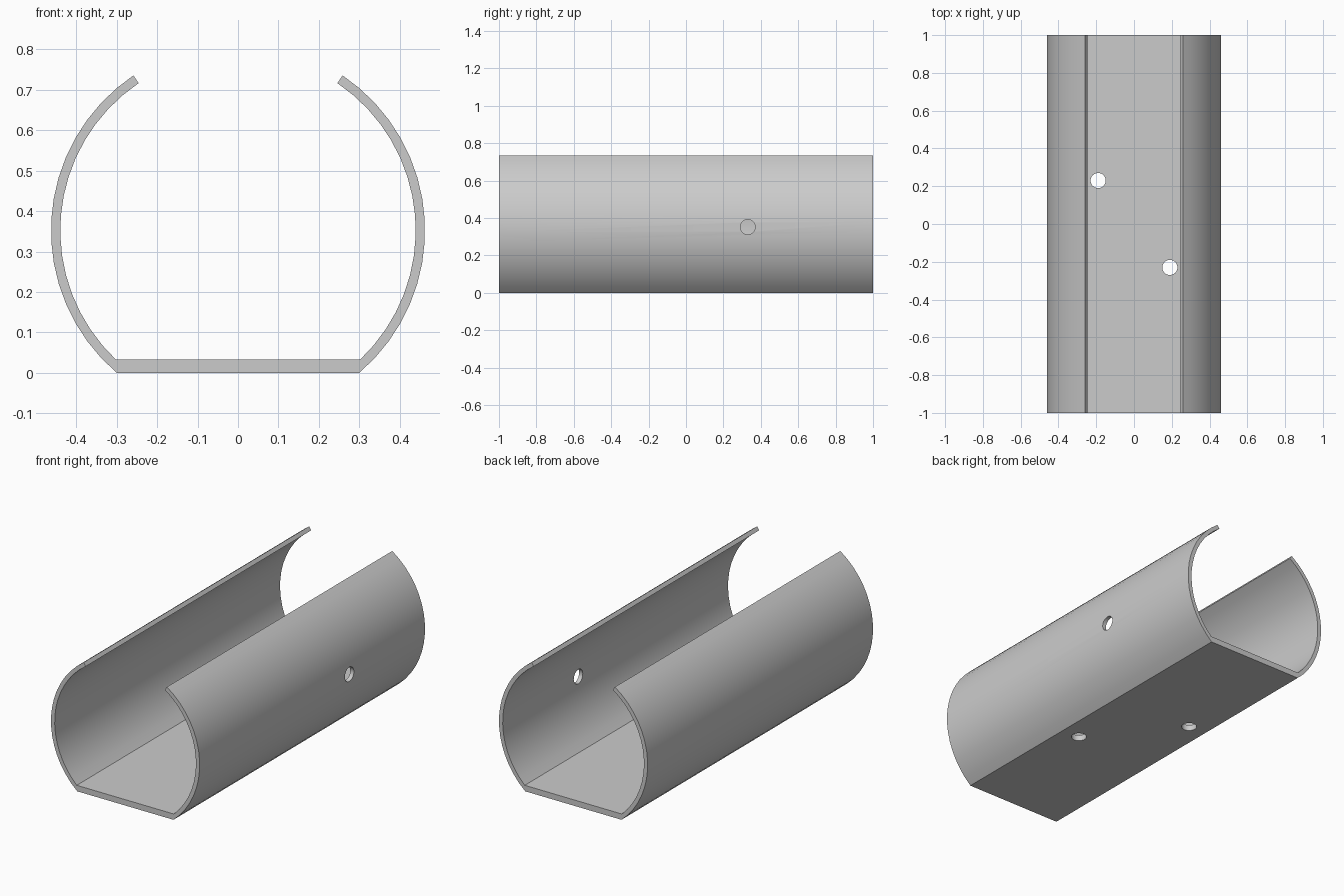
import bpy, bmesh, math
from mathutils import Matrix, Vector

cube = bpy.data.objects.get("Cube")
if cube:
    bpy.data.objects.remove(cube, do_unlink=True)

CENTRE_Z, OUTER, INNER, FLOOR_Z = 0.352, 0.462, 0.439, 0.033
HALF_LENGTH, LIP_ANGLE, HOLE_RADIUS, STEPS = 1.0, math.radians(56), 0.04, 16

grey = bpy.data.materials.new("plain grey")
grey.use_nodes = True
colour = (0.6, 0.6, 0.6, 1)
grey.diffuse_color = colour
grey.node_tree.nodes["Principled BSDF"].inputs["Base Color"].default_value = colour


def arc(radius, low_z):
    """Points of the +x wall from height low_z up to the lip."""
    start = math.asin((low_z - CENTRE_Z) / radius)
    angles = [start + (LIP_ANGLE - start) * i / STEPS for i in range(STEPS + 1)]
    return [(radius * math.cos(a), CENTRE_Z + radius * math.sin(a)) for a in angles]


def mirrored(points):
    return [(-x, z) for x, z in reversed(points)]


def make_object(name, bm):
    mesh = bpy.data.meshes.new(name)
    bmesh.ops.recalc_face_normals(bm, faces=bm.faces)
    bm.to_mesh(mesh)
    bm.free()
    obj = bpy.data.objects.new(name, mesh)
    bpy.context.collection.objects.link(obj)
    mesh.materials.append(grey)
    return obj


# Open channel: curved walls on a flat floor, extruded along y
outer, inner = arc(OUTER, 0), arc(INNER, FLOOR_Z)
profile = outer + inner[::-1] + mirrored(inner)[::-1] + mirrored(outer)
bm = bmesh.new()
end = bm.faces.new([bm.verts.new((x, -HALF_LENGTH, z)) for x, z in profile])
swept = bmesh.ops.extrude_face_region(bm, geom=[end], use_keep_orig=True)
bmesh.ops.translate(bm, vec=(0, 2 * HALF_LENGTH, 0),
                    verts=[v for v in swept["geom"] if isinstance(v, bmesh.types.BMVert)])
channel = make_object("open_channel", bm)

# Drilled holes: two through the floor, one through the +x wall
bm = bmesh.new()
upright, sideways = Matrix(), Matrix.Rotation(math.pi / 2, 4, "Y")
for place, turn in (((-0.19, 0.23, 0), upright),
                    ((0.19, -0.23, 0), upright),
                    ((OUTER, 0.33, CENTRE_Z), sideways)):
    bmesh.ops.create_cone(bm, cap_ends=True, segments=32, radius1=HOLE_RADIUS,
                          radius2=HOLE_RADIUS, depth=0.2,
                          matrix=Matrix.Translation(Vector(place)) @ turn)
drill = make_object("hole_cutter", bm)
drill.hide_render = True

cut = channel.modifiers.new("holes", "BOOLEAN")
cut.operation, cut.solver, cut.object = "DIFFERENCE", "EXACT", drill

bpy.ops.object.select_all(action="DESELECT")
channel.select_set(True)
bpy.context.view_layer.objects.active = channel
bpy.ops.object.modifier_apply(modifier=cut.name)
bpy.data.objects.remove(drill, do_unlink=True)
bpy.ops.object.shade_smooth_by_angle(angle=math.radians(30))
